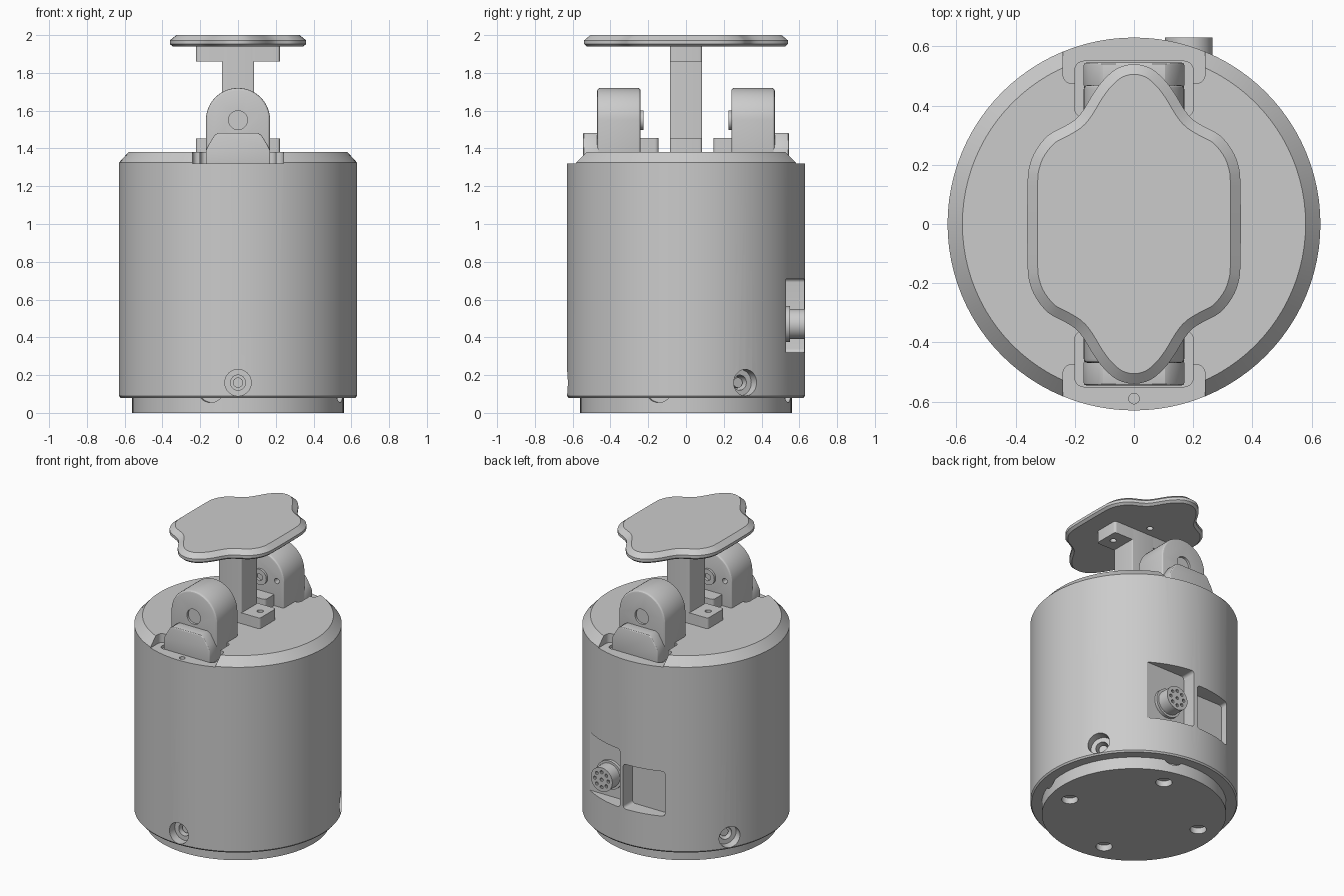
import bpy, bmesh, math
from mathutils import Vector

cube = bpy.data.objects.get("Cube")
if cube:
    bpy.data.objects.remove(cube, do_unlink=True)

GREY = (0.6, 0.6, 0.6, 1)
grey = bpy.data.materials.new("plain grey")
grey.use_nodes = True
grey.diffuse_color = GREY
grey.node_tree.nodes["Principled BSDF"].inputs["Base Color"].default_value = GREY


def finish(name, bm):
    bmesh.ops.recalc_face_normals(bm, faces=bm.faces)
    me = bpy.data.meshes.new(name)
    bm.to_mesh(me)
    bm.free()
    ob = bpy.data.objects.new(name, me)
    bpy.context.collection.objects.link(ob)
    me.materials.append(grey)
    return ob


def prism(name, pts, lo, hi, axis="z"):
    """Extrude a 2D outline along z (outline in x,y) or y (outline in x,z)."""
    bm = bmesh.new()
    place = (lambda p, h: (p[0], p[1], h)) if axis == "z" else (lambda p, h: (p[0], h, p[1]))
    a = [bm.verts.new(place(p, lo)) for p in pts]
    b = [bm.verts.new(place(p, hi)) for p in pts]
    n = len(pts)
    bm.faces.new(a)
    bm.faces.new(b)
    for i in range(n):
        bm.faces.new((a[i], a[(i + 1) % n], b[(i + 1) % n], b[i]))
    return finish(name, bm)


def arc(cx, cy, r, start, stop, n):
    steps = [math.radians(start + (stop - start) * i / n) for i in range(n + 1)]
    return [(cx + r * math.cos(t), cy + r * math.sin(t)) for t in steps]


def rounded(x0, x1, y0, y1, r):
    return (arc(x1 - r, y1 - r, r, 0, 90, 5) + arc(x0 + r, y1 - r, r, 90, 180, 5)
            + arc(x0 + r, y0 + r, r, 180, 270, 5) + arc(x1 - r, y0 + r, r, 270, 360, 5))


def rod(name, r, start, end, sides=32):
    start, end = Vector(start), Vector(end)
    d = end - start
    bm = bmesh.new()
    bmesh.ops.create_cone(bm, cap_ends=True, segments=sides, radius1=r, radius2=r, depth=d.length)
    bm.transform(d.to_track_quat("Z", "Y").to_matrix().to_4x4())
    bmesh.ops.translate(bm, verts=bm.verts, vec=(start + end) / 2)
    return finish(name, bm)


def lathe(name, profile, sides=96):
    bm = bmesh.new()
    vs = [bm.verts.new((r, 0, z)) for r, z in profile]
    es = [bm.edges.new(pair) for pair in zip(vs, vs[1:])]
    bmesh.ops.spin(bm, geom=vs + es, cent=(0, 0, 0), axis=(0, 0, 1),
                   angle=math.tau, steps=sides, use_duplicate=False)
    bmesh.ops.remove_doubles(bm, verts=bm.verts, dist=0.0005)
    return finish(name, bm)


def apply(ob, mod):
    bpy.context.view_layer.objects.active = ob
    bpy.ops.object.modifier_apply(modifier=mod.name)


def cut(ob, *cutters):
    for c in cutters:
        m = ob.modifiers.new("cut", "BOOLEAN")
        m.operation, m.solver, m.object = "DIFFERENCE", "EXACT", c
        apply(ob, m)
        bpy.data.objects.remove(c, do_unlink=True)


def soften(ob, width):
    m = ob.modifiers.new("soft", "BEVEL")
    m.width, m.segments, m.limit_method = width, 3, "ANGLE"
    m.angle_limit = math.radians(40)
    apply(ob, m)


def around(deg, r, z):
    t = math.radians(deg)
    return (r * math.cos(t), r * math.sin(t), z)


parts = []

# Main housing with chamfered top rim
body = lathe("housing", [(0, .08), (.622, .08), (.63, .09), (.63, 1.325), (.58, 1.38), (0, 1.38)])
parts.append(body)

# Mounting slots at the front and back of the top
for s in (1, -1):
    wide = rounded(-.24, .24, *sorted((s * .475, s * .8)), .03)
    narrow = rounded(-.2, .2, *sorted((s * .36, s * .55)), .03)
    cut(body, prism("cutter", wide, 1.32, 1.5), prism("cutter", narrow, 1.30, 1.5))
cut(body, rod("cutter", .018, (0, -.59, 1.28), (0, -.59, 1.4), 16))

# Connector window and plain window at the back
cut(body, prism("cutter", rounded(.05, .4, .32, .71, .02), .53, .8, "y"),
    prism("cutter", rounded(-.25, .025, .32, .62, .02), .53, .8, "y"))

# Radial screw holes near the base
for i, deg in enumerate((-90, 30, 150)):
    cut(body, rod("cutter", .07, around(deg, .57, .16), around(deg, .8, .16)))
    cut(body, rod("cutter", .04, around(deg, .50, .16), around(deg, .6, .16)))
    parts.append(rod(f"side_screw_{i}", .027, around(deg, .48, .16), around(deg, .55, .16)))

# Base disc with rim scallops and bottom holes
base = lathe("base_disc", [(0, 0), (.56, 0), (.56, .085), (0, .085)])
for k in range(4):
    deg = -15 + 90 * k
    cut(base, rod("cutter", .075, around(deg, .53, .13), around(deg, .7, .13)),
        rod("cutter", .05, around(deg, .43, -.05), around(deg, .43, .04)))
parts.append(base)

# Round connector with pin holes
plug = rod("connector", .08, (.185, .5, .47), (.185, .63, .47), 40)
pins = [(0, 0)] + arc(0, 0, .05, 0, 315, 7)
for px, pz in pins:
    cut(plug, rod("cutter", .011, (.185 + px, .61, .47 + pz), (.185 + px, .7, .47 + pz), 10))
parts += [plug, rod("connector_collar", .095, (.185, .5, .47), (.185, .55, .47), 40)]

# Pivot brackets, one at each end
for side, s in (("front", -1), ("back", 1)):
    outline = [(-.17, 1.29), (.17, 1.29)] + arc(0, 1.55, .17, 0, 180, 28)
    upright = prism(side + "_bracket", outline, s * .24, s * .47, "y")
    soften(upright, .015)
    cut(upright, rod("cutter", .05, (0, s * .455, 1.55), (0, s * .6, 1.55)))
    for x in (-.12, .12):
        cut(upright, rod("cutter", .018, (x, s * .2, 1.55), (x, s * .29, 1.55), 16))
    flange = prism(side + "_bracket_flange",
                   [(-.17, 1.29), (.17, 1.29), (.17, 1.39), (.155, 1.42), (.125, 1.47), (.105, 1.482),
                    (-.105, 1.482), (-.125, 1.47), (-.155, 1.42), (-.17, 1.39)],
                   s * .46, s * .545, "y")
    soften(flange, .008)
    pad = prism(side + "_bracket_pad", rounded(-.1, .1, *sorted((s * .145, s * .3)), .02), 1.37, 1.455)
    bush = rod(side + "_bushing", .052, (0, s * .25, 1.55), (0, s * .225, 1.55))
    cut(bush, rod("cutter", .025, (0, s * .2, 1.55), (0, s * .24, 1.55), 6))
    parts += [upright, flange, pad, bush]

# Centre post with a drilled crossbar at each end
parts.append(prism("post", rounded(-.086, .086, -.086, .086, .008), 1.37, 1.95))
for name, lo, hi in (("lower_crossbar", 1.375, 1.452), ("upper_crossbar", 1.86, 1.945)):
    bar = prism(name, rounded(-.222, .222, -.086, .086, .015), lo, hi)
    for x in (-.165, .165):
        cut(bar, rod("cutter", .02, (x, 0, lo - .1), (x, 0, hi + .1), 16))
    parts.append(bar)

# Top plate: a smooth closed outline mirrored from one quarter
quarter = [(.36, .13), (.352, .2), (.33, .252), (.29, .3), (.245, .325), (.2, .352),
           (.17, .387), (.135, .445), (.1, .49), (.055, .527), (0, .54)]
half = quarter + [(-x, y) for x, y in quarter[-2::-1]]
ring = [Vector(p) for p in half + [(-x, -y) for x, y in half]]
outline = []
for i, p in enumerate(ring):
    before, q, after = ring[i - 1], ring[(i + 1) % len(ring)], ring[(i + 2) % len(ring)]
    for t in (0, 1 / 3, 2 / 3):
        outline.append(p + (q - before) * t / 2
                       + (before - p * 2.5 + q * 2 - after / 2) * t ** 2
                       + (p * 3 - before - q * 3 + after) * t ** 3 / 2)
plate = prism("top_plate", outline, 1.953, 1.972)
bm = bmesh.new()
bm.from_mesh(plate.data)
caps = [f for f in bm.faces if abs(f.normal.z) > .9]
for f in caps:
    up = f.normal.z > 0
    bmesh.ops.inset_region(bm, faces=[f], thickness=.034 if up else .015, use_even_offset=True)
    for v in f.verts:
        v.co.z = 2 if up else 1.94
bm.to_mesh(plate.data)
bm.free()
for y in (-.15, .15):
    cut(plate, rod("cutter", .02, (0, y, 1.9), (0, y, 1.965), 16))
parts.append(plate)

# Smooth curved faces, keep hard edges
bpy.ops.object.select_all(action="DESELECT")
for ob in parts:
    ob.select_set(True)
bpy.context.view_layer.objects.active = body
bpy.ops.object.shade_smooth_by_angle(angle=math.radians(28))
